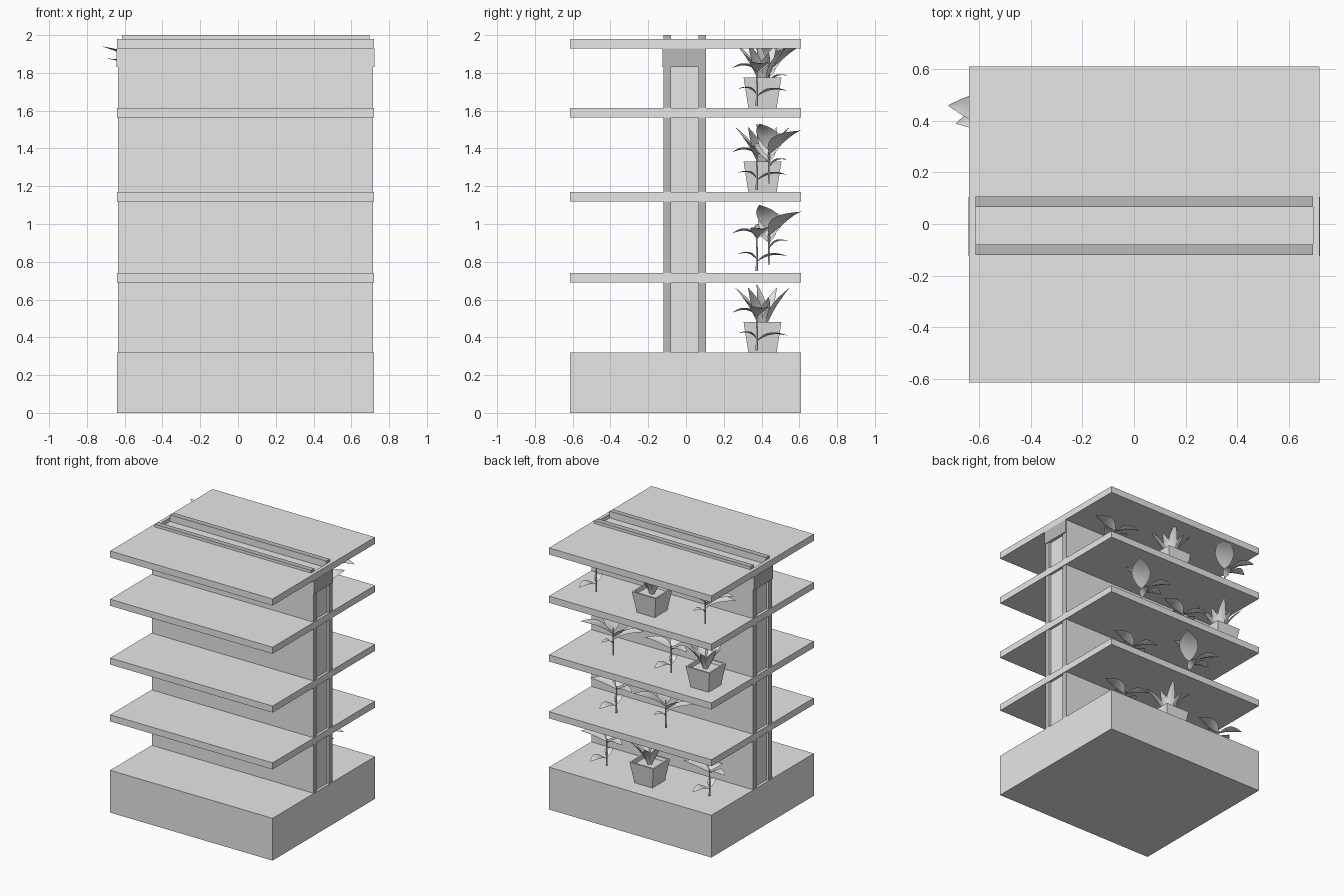
import bpy, bmesh, math
from mathutils import Vector

cube = bpy.data.objects.get("Cube")
if cube:
    bpy.data.objects.remove(cube, do_unlink=True)


def material(name, value):
    m = bpy.data.materials.new(name)
    m.use_nodes = True
    colour = (value, value, value, 1)
    m.diffuse_color = colour
    m.node_tree.nodes["Principled BSDF"].inputs["Base Color"].default_value = colour
    return m


LIGHT = material("light grey", 0.8)
DARK = material("mid grey", 0.49)


def finish(name, bm, mats=(LIGHT,)):
    mesh = bpy.data.meshes.new(name)
    bm.to_mesh(mesh)
    bm.free()
    for m in mats:
        mesh.materials.append(m)
    ob = bpy.data.objects.new(name, mesh)
    bpy.context.collection.objects.link(ob)
    return ob


def box(name, x, y, z, dark_ends=False):
    bm = bmesh.new()
    bmesh.ops.create_cube(bm, size=1)
    for v in bm.verts:
        v.co = Vector([r[0] + (c + 0.5) * (r[1] - r[0]) for c, r in zip(v.co, (x, y, z))])
    bm.normal_update()
    if dark_ends:
        for f in bm.faces:
            if abs(f.normal.x) > 0.5 or f.normal.z > 0.5:
                f.material_index = 1
    return finish(name, bm, (LIGHT, DARK))


# Plinth and shelves
WIDE, DEEP = (-0.64, 0.72), (-0.615, 0.61)
INNER = (-0.615, 0.695)
FLOORS = [0.32, 0.74, 1.17, 1.615]
box("base", WIDE, DEEP, (0, FLOORS[0]))
for i, top in enumerate(FLOORS[1:]):
    box(f"shelf_{i + 1}", WIDE, DEEP, (top - 0.05, top))

# Top shelf in halves, with a shallow channel between them
box("top_shelf_front", WIDE, (DEEP[0], -0.08), (1.93, 1.98))
box("top_shelf_back", WIDE, (0.065, DEEP[1]), (1.93, 1.98))
box("channel_floor", INNER, (-0.08, 0.065), (1.93, 1.95))
for name, x in (("right", (WIDE[0], INNER[0])), ("left", (INNER[1], WIDE[1]))):
    box(f"channel_end_{name}", x, (-0.08, 0.065), (1.93, 1.98))
    box(f"end_cap_{name}", (x[0] - 0.002, x[1] + 0.002), (-0.125, 0.105), (1.83, 1.93), True)

# Central wall: two sheets around a core
for name, y in (("front", (-0.12, -0.08)), ("back", (0.065, 0.107))):
    box(f"wall_sheet_{name}", (-0.635, 0.715), y, (0.32, 1.93), True)
    box(f"wall_rail_{name}", INNER, y, (1.93, 2.0), True)
box("wall_core", (-0.62, 0.70), (-0.08, 0.065), (0.32, 1.93))


# Plants
def add_leaf(bm, start, tip, width, bow=0.02, steps=7):
    """Pointed leaf folded gently along its midrib."""
    start, tip = Vector(start), Vector(tip)
    along = (tip - start).normalized()
    side = along.cross(Vector((0, 0, 1)))
    side = side.normalized() if side.length > 0.1 else Vector((1, 0, 0))
    up = side.cross(along)
    rows = []
    for i in range(steps + 1):
        t = i / steps
        mid = start.lerp(tip, t) + up * bow * math.sin(math.pi * t)
        half = width / 2 * math.sin(math.pi * t ** 0.85) + 0.002
        rows.append([bm.verts.new(mid + side * half * s + up * abs(s) * half * 0.25)
                     for s in (-1, 0, 1)])
    for a, b in zip(rows, rows[1:]):
        for k in (0, 1):
            bm.faces.new((a[k], a[k + 1], b[k + 1], b[k]))


def add_stem(bm, low, high, radius=0.006):
    made = bmesh.ops.create_cone(bm, cap_ends=True, segments=8, radius1=radius,
                                 radius2=radius * 0.7, depth=high - low)
    bmesh.ops.translate(bm, verts=made["verts"], vec=(0, 0, (low + high) / 2))


def place(ob, x, y, z):
    ob.location = (x, y, z)
    for p in ob.data.polygons:
        p.use_smooth = len(p.vertices) == 4 and "pot" not in ob.name


def sprig(i, x, z):
    bm = bmesh.new()
    add_stem(bm, 0.01, 0.21)
    add_leaf(bm, (0, 0, 0.19), (0.20, 0.03, 0.23), 0.09)
    add_leaf(bm, (0, 0, 0.18), (-0.17, 0.06, 0.23), 0.08)
    add_leaf(bm, (0, 0, 0.20), (-0.02, -0.13, 0.21), 0.09)
    add_leaf(bm, (0, 0, 0.06), (0.03, 0.16, 0.09), 0.08)
    add_leaf(bm, (0, 0, 0.07), (0.03, -0.10, 0.10), 0.05)
    place(finish(f"sprig_plant_{i}", bm), x, 0.375, z)


def broadleaf(i, x, z):
    bm = bmesh.new()
    add_stem(bm, 0.045, 0.25)
    add_leaf(bm, (0, 0, 0.20), (0.155, 0.17, 0.325), 0.13)
    add_leaf(bm, (0, 0, 0.18), (-0.25, 0.02, 0.325), 0.13)
    add_leaf(bm, (0, 0, 0.16), (-0.22, -0.05, 0.26), 0.11)
    add_leaf(bm, (0, 0, 0.22), (0.10, -0.05, 0.36), 0.12)
    add_leaf(bm, (0, 0, 0.13), (0.03, 0.10, 0.17), 0.05)
    place(finish(f"broadleaf_plant_{i}", bm), x, 0.44, z)


def potted(i, x, z):
    # Tapered square pot with a rim and sunken soil
    bm = bmesh.new()
    rings = []
    for half, h in ((0.075, 0), (0.10, 0.16), (0.088, 0.16), (0.084, 0.135)):
        rings.append([bm.verts.new((a * half, b * half, h))
                      for a, b in ((-1, -1), (1, -1), (1, 1), (-1, 1))])
    for lo, hi in zip(rings, rings[1:]):
        for k in range(4):
            n = (k + 1) % 4
            bm.faces.new((lo[k], lo[n], hi[n], hi[k]))
    bm.faces.new(rings[0][::-1])
    bm.faces.new(rings[-1])
    place(finish(f"pot_{i}", bm), x, 0.405, z)
    # Rosette of upright blades
    bm = bmesh.new()
    for k in range(8):
        a = k * math.tau / 8 + 0.3
        reach, rise = (0.16, 0.34) if k % 2 else (0.11, 0.29)
        d = Vector((math.cos(a), math.sin(a), 0))
        add_leaf(bm, d * 0.015 + Vector((0, 0, 0.13)), d * reach + Vector((0, 0, rise)), 0.055, 0.015)
    add_leaf(bm, (0, 0, 0.13), (-0.03, -0.03, 0.36), 0.06, 0.01)
    place(finish(f"blade_leaves_{i}", bm), x, 0.405, z)


LAYOUT = [
    (sprig, 0.40, 0), (potted, 0.02, 0), (sprig, -0.46, 0),
    (sprig, 0.32, 1), (broadleaf, -0.14, 1),
    (broadleaf, 0.30, 2), (sprig, -0.14, 2), (potted, -0.45, 2),
    (sprig, 0.49, 3), (potted, 0.0, 3), (broadleaf, -0.47, 3),
]
for i, (build, x, level) in enumerate(LAYOUT):
    build(i + 1, x, FLOORS[level])
